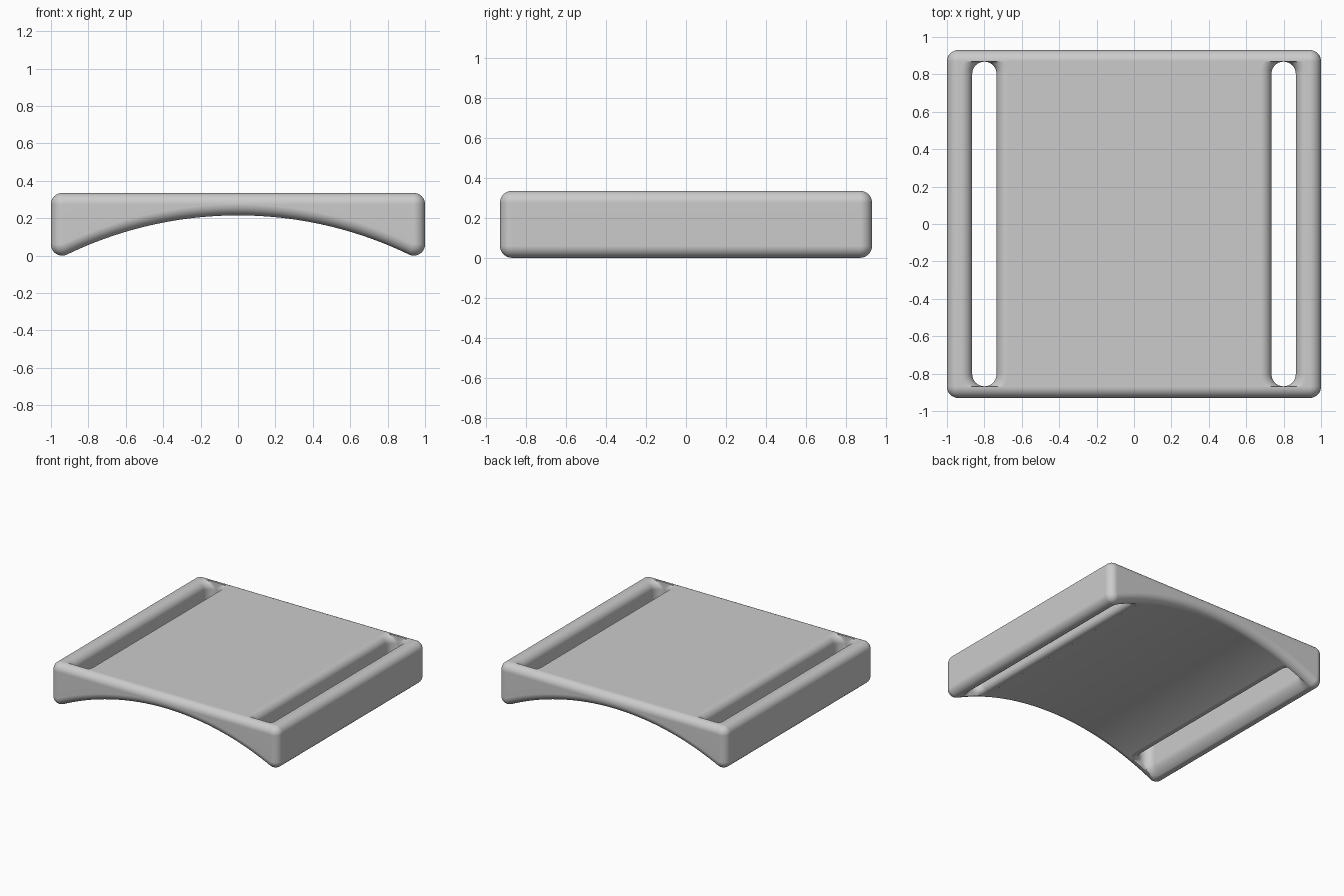
import bpy, bmesh, math

if "Cube" in bpy.data.objects:
    bpy.data.objects.remove(bpy.data.objects["Cube"])

R_EDGE = 0.06          # rounding of every edge
HALF_X, HALF_Y, TOP = 1.0, 0.93, 0.335
ARCH_Z = 0.215         # underside height at the middle
ARCH_R = 2.102         # radius of the underside arch
SLOT_X, SLOT_W, SLOT_Y = 0.80, 0.065, 0.868
STEPS = 8

grey = bpy.data.materials.new("plain grey")
grey.diffuse_color = (0.6, 0.6, 0.6, 1)
grey.use_nodes = True
grey.node_tree.nodes["Principled BSDF"].inputs["Base Color"].default_value = grey.diffuse_color


def arch(x, r=ARCH_R):
    return ARCH_Z - ARCH_R + math.sqrt(r * r - x * x)


def loft(bm, rings):
    """Skin a list of closed rings and cap both ends."""
    loops = [[bm.verts.new(p) for p in ring] for ring in rings]
    for a, b in zip(loops, loops[1:]):
        for i in range(len(a)):
            j = (i + 1) % len(a)
            bm.faces.new((a[i], a[j], b[j], b[i]))
    bm.faces.new(loops[0][::-1])
    bm.faces.new(loops[-1])


def finish(bm, name):
    bmesh.ops.remove_doubles(bm, verts=bm.verts[:], dist=1e-5)
    bmesh.ops.recalc_face_normals(bm, faces=bm.faces[:])
    me = bpy.data.meshes.new(name)
    bm.to_mesh(me)
    bm.free()
    ob = bpy.data.objects.new(name, me)
    bpy.context.collection.objects.link(ob)
    me.materials.append(grey)
    return ob


# Core outline as (x, z, normal angle): rounding pushes points out along normals
core_x, core_top = HALF_X - R_EDGE, TOP - R_EDGE
tilt = math.asin(core_x / (ARCH_R + R_EDGE))
outline = []


def corner(x, z, a0, a1, n=10):
    for i in range(n + 1):
        outline.append((x, z, a0 + (a1 - a0) * i / n))


low = -math.pi / 2
corner(core_x, R_EDGE, low - tilt, 0, 14)
corner(core_x, core_top, 0, math.pi / 2)
corner(-core_x, core_top, math.pi / 2, math.pi)
corner(-core_x, R_EDGE, math.pi, 1.5 * math.pi + tilt, 14)
for i in range(1, 48):
    t = tilt * (2 * i / 48 - 1)
    x = (ARCH_R + R_EDGE) * math.sin(t)
    outline.append((x, arch(x, ARCH_R + R_EDGE), low - t))

# Arched plate with rounded front and back
rings = []
for side in (-1, 1):
    for i in range(STEPS + 1):
        k = STEPS - i if side < 0 else i
        phi = math.pi / 2 * k / STEPS
        s = R_EDGE * math.cos(phi)
        y = side * (HALF_Y - R_EDGE + R_EDGE * math.sin(phi))
        rings.append([(x + s * math.cos(a), y, z + s * math.sin(a))
                      for x, z, a in outline])
bm = bmesh.new()
loft(bm, rings)
plate = finish(bm, "arched_plate")


# Slot cutters, flared at both mouths to round the slot edges
def slot_ring(cx, grow, height):
    pts = []
    for end in (0, 1):
        for i in range(17):
            a = math.pi * (end + i / 16)
            x = cx + (SLOT_W + grow) * math.cos(a)
            y = (SLOT_Y - SLOT_W) * (1 - 2 * end) + (SLOT_W + grow) * math.sin(a)
            pts.append((x, max(-SLOT_Y, min(SLOT_Y, y)), height(x)))
    return pts


bm = bmesh.new()
for cx in (-SLOT_X, SLOT_X):
    flare = []
    for i in range(STEPS + 1):
        phi = math.pi / 2 * i / STEPS
        flare.append((R_EDGE * (1 - math.cos(phi)), R_EDGE * (1 - math.sin(phi))))
    rings = [slot_ring(cx, R_EDGE, lambda x: -0.2)]
    rings += [slot_ring(cx, g, lambda x, d=d: arch(x) + d) for g, d in flare[::-1]]
    rings += [slot_ring(cx, g, lambda x, d=d: TOP - d) for g, d in flare]
    rings.append(slot_ring(cx, R_EDGE, lambda x: TOP + 0.2))
    loft(bm, rings)
cutter = finish(bm, "slot_cutter")
cutter.hide_render = True

# Cut the slots, then smooth the rounded parts
bpy.context.view_layer.objects.active = plate
plate.select_set(True)
cut = plate.modifiers.new("slots", "BOOLEAN")
cut.operation, cut.solver, cut.object = "DIFFERENCE", "EXACT", cutter
bpy.ops.object.modifier_apply(modifier=cut.name)
bpy.data.objects.remove(cutter)
bpy.ops.object.shade_smooth_by_angle(angle=math.radians(35))
wn = plate.modifiers.new("even shading", "WEIGHTED_NORMAL")
wn.keep_sharp = True
